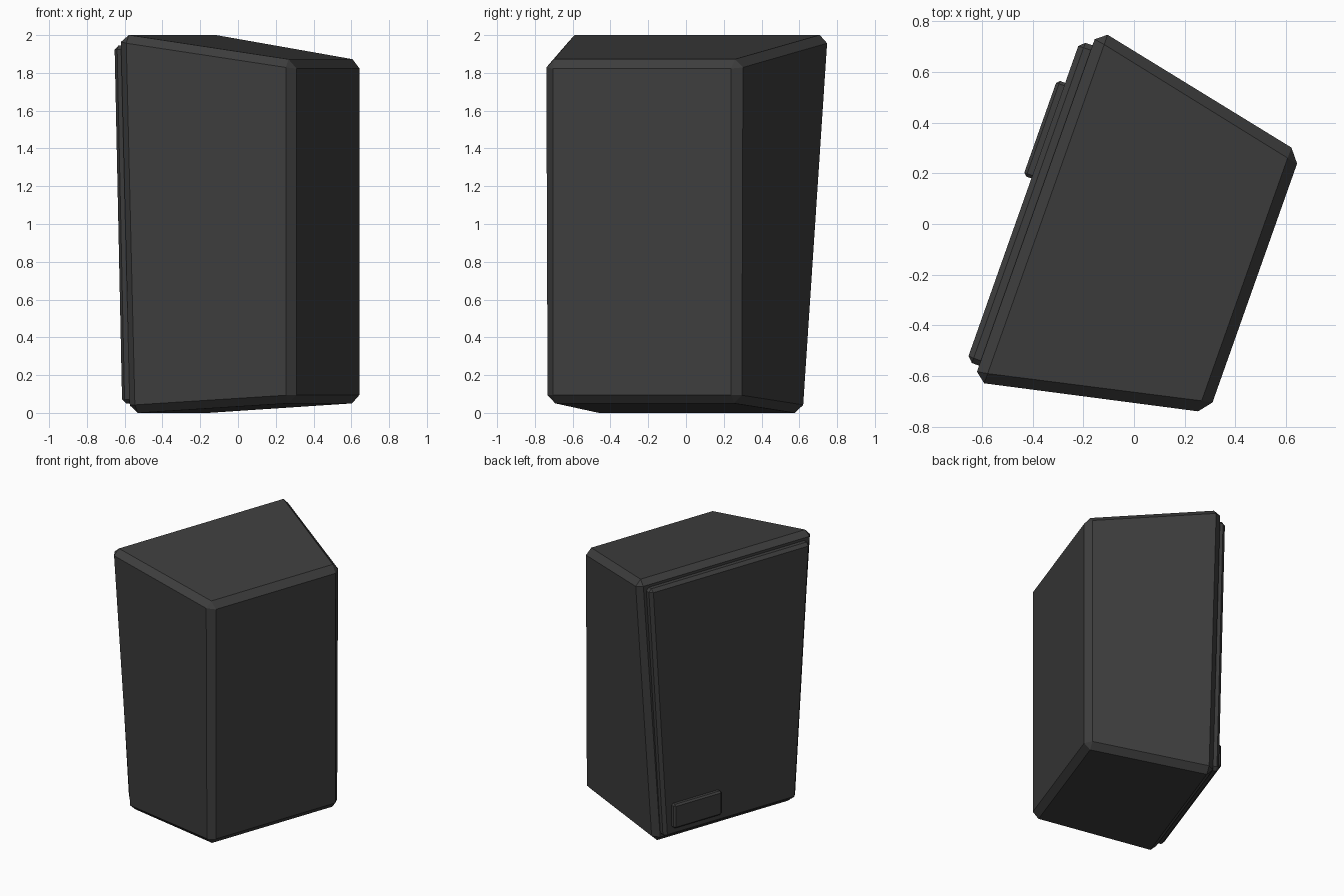
import bpy
import bmesh
from math import radians

cube = bpy.data.objects.get("Cube")
if cube:
    bpy.data.objects.remove(cube, do_unlink=True)

# One dark finish for every part
black = bpy.data.materials.new("charcoal_black")
black.use_nodes = True
colour = (0.048, 0.048, 0.048, 1)
black.diffuse_color = colour
bsdf = black.node_tree.nodes["Principled BSDF"]
bsdf.inputs["Base Color"].default_value = colour
bsdf.inputs["Roughness"].default_value = 0.8


def tapered_block(name, rear, front, bevel):
    """Join two upright trapezoids and chamfer every edge.
    Each end is (depth, centre, half width low, half width high, z low, z high)."""
    bm = bmesh.new()
    rings = []
    for y, cx, low, high, z0, z1 in (rear, front):
        corners = ((cx - low, z0), (cx + low, z0), (cx + high, z1), (cx - high, z1))
        rings.append([bm.verts.new((x, y, z)) for x, z in corners])
    a, b = rings
    bm.faces.new(a)
    bm.faces.new(b[::-1])
    for i in range(4):
        j = (i + 1) % 4
        bm.faces.new((a[i], b[i], b[j], a[j]))
    bmesh.ops.recalc_face_normals(bm, faces=bm.faces)
    bmesh.ops.bevel(bm, geom=bm.edges[:], offset=bevel, offset_type='OFFSET',
                    segments=1, profile=0.5, affect='EDGES')
    bmesh.ops.recalc_face_normals(bm, faces=bm.faces)
    mesh = bpy.data.meshes.new(name)
    bm.to_mesh(mesh)
    bm.free()
    mesh.materials.append(black)
    obj = bpy.data.objects.new(name, mesh)
    bpy.context.collection.objects.link(obj)
    # The whole cabinet stands turned about its upright axis
    obj.rotation_euler.z = radians(70.5)
    obj.location = (-0.02, -0.057, 0)
    return obj


# Wedge-shaped cabinet, wider and taller towards the grille
tapered_block("cabinet",
              (-0.527, 0, 0.543, 0.543, 0.053, 1.866),
              (0.39, 0, 0.595, 0.742, -0.003, 2.007), 0.043)

# Raised grille panel
tapered_block("grille_panel",
              (0.34, 0, 0.552, 0.672, 0.05, 1.945),
              (0.442, 0, 0.552, 0.672, 0.05, 1.945), 0.022)

# Small blank badge low on the grille
tapered_block("badge_plate",
              (0.41, 0.295, 0.2, 0.2, 0.115, 0.295),
              (0.476, 0.295, 0.2, 0.2, 0.115, 0.295), 0.012)
